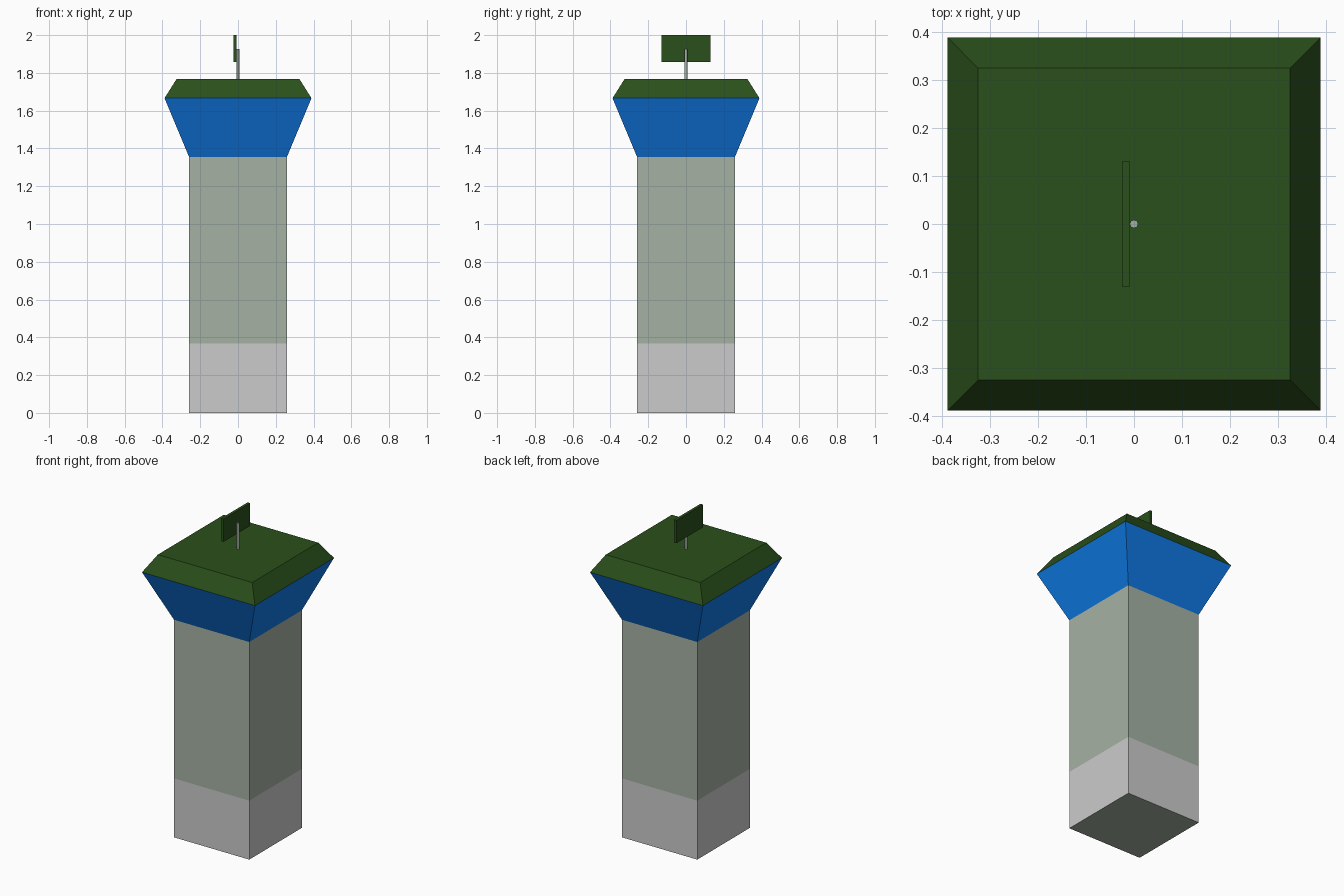
import bpy, bmesh

if "Cube" in bpy.data.objects:
    bpy.data.objects.remove(bpy.data.objects["Cube"])


def material(name, rgb):
    m = bpy.data.materials.new(name)
    m.diffuse_color = (*rgb, 1)
    m.use_nodes = True
    m.node_tree.nodes["Principled BSDF"].inputs["Base Color"].default_value = m.diffuse_color
    return m


GREEN = material("roof_green", (0.023, 0.08, 0.011))
BLUE = material("window_blue", (0.005, 0.2, 0.82))
STONE = material("wall_grey_green", (0.377, 0.442, 0.371))


def square_loft(name, profile, mat=None, bottom=False, top=False):
    """Stack square rings given as (half width, z), optionally capped."""
    bm = bmesh.new()
    rings = [[bm.verts.new((x * h, y * h, z)) for x, y in
              ((-1, -1), (1, -1), (1, 1), (-1, 1))] for h, z in profile]
    for a, b in zip(rings, rings[1:]):
        for i in range(4):
            j = (i + 1) % 4
            bm.faces.new((a[i], a[j], b[j], b[i]))
    if bottom:
        bm.faces.new(rings[0][::-1])
    if top:
        bm.faces.new(rings[-1])
    mesh = bpy.data.meshes.new(name)
    bm.to_mesh(mesh)
    bm.free()
    ob = bpy.data.objects.new(name, mesh)
    bpy.context.collection.objects.link(ob)
    if mat:
        mesh.materials.append(mat)
    return ob


# Tower shaft with underside; lower wall band is plain grey
shaft = square_loft("tower_shaft", [(0.259, 0), (0.259, 0.367), (0.259, 1.355)],
                    STONE, bottom=True)
shaft.data.materials.append(material("base_grey", (0.8, 0.8, 0.8)))
for face in shaft.data.polygons[:4]:
    face.material_index = 1

# Flared window cab and bevelled roof
square_loft("window_cab", [(0.259, 1.355), (0.389, 1.666)], BLUE)
square_loft("roof", [(0.389, 1.666), (0.325, 1.768)], GREEN, top=True)

# Antenna mast
bpy.ops.mesh.primitive_cylinder_add(vertices=12, radius=0.0085, depth=0.16,
                                    location=(0, 0, 1.847))
mast = bpy.context.object
mast.name = "antenna_mast"
mast.data.materials.append(STONE)
bpy.ops.object.shade_smooth_by_angle()

# Radar panel fixed to the side of the mast
bpy.ops.mesh.primitive_cube_add(size=1, location=(-0.0165, 0, 1.929))
panel = bpy.context.object
panel.name = "radar_panel"
panel.scale = (0.017, 0.26, 0.142)
panel.data.materials.append(GREEN)
